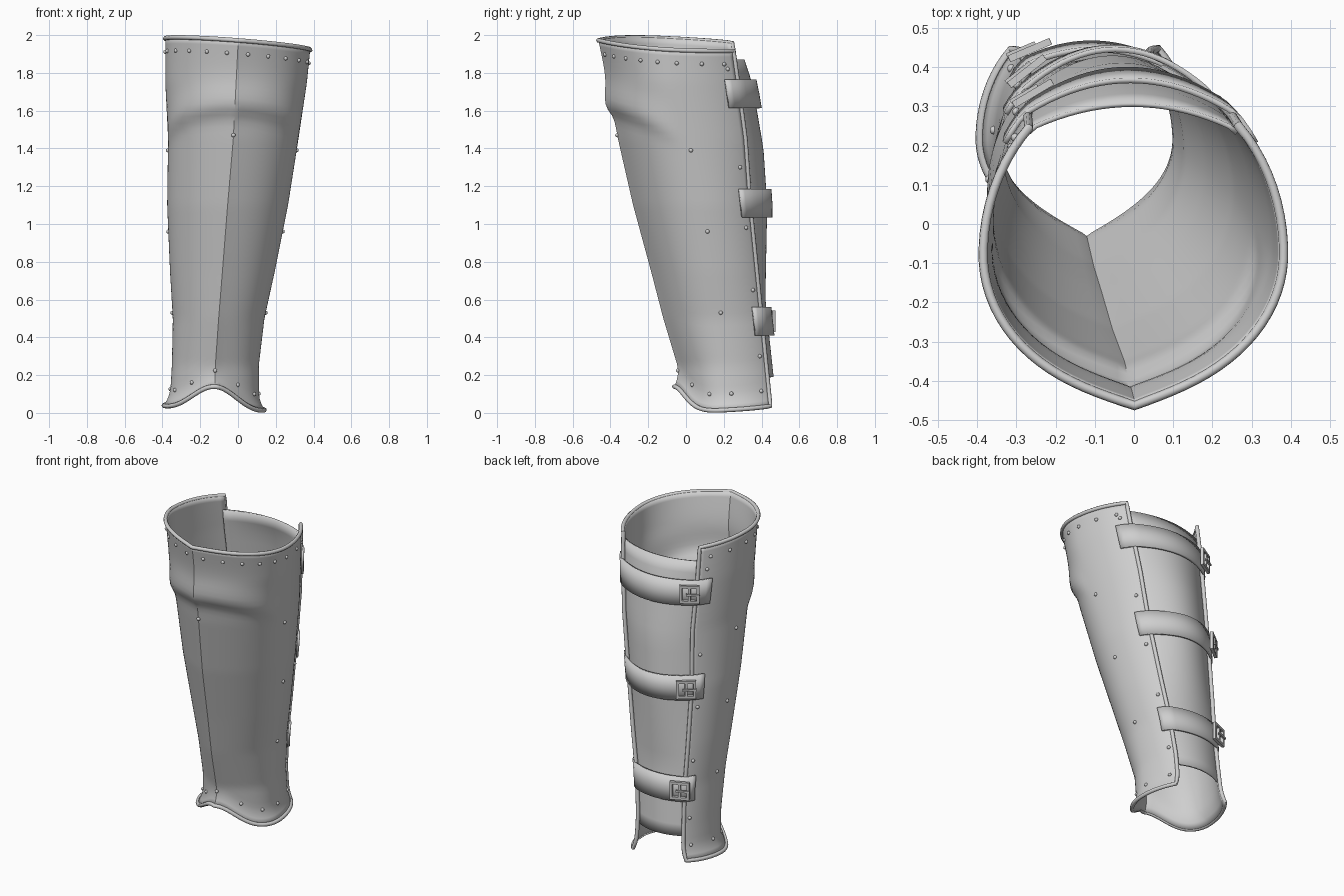
import bpy, bmesh, math
from mathutils import Vector, Matrix

if "Cube" in bpy.data.objects:
    bpy.data.objects.remove(bpy.data.objects["Cube"])

# One plain grey for the whole piece
grey = bpy.data.materials.new("plain_grey")
grey.diffuse_color = (0.62, 0.62, 0.62, 1)
grey.use_nodes = True
grey.node_tree.nodes["Principled BSDF"].inputs["Base Color"].default_value = grey.diffuse_color

# Shell sections: z, left x, right x, front y, centre y, back edge y
SECTIONS = [(0.0, -.365, .11, .03, .22, .45), (.25, -.35, .11, .0, .21, .425),
            (.5, -.345, .14, -.075, .18, .40), (.75, -.36, .195, -.14, .14, .375),
            (1.1, -.375, .265, -.235, .08, .34), (1.45, -.37, .32, -.315, .0, .315),
            (1.75, -.385, .365, -.37, -.06, .275), (2.0, -.385, .39, -.425, -.08, .24)]
# Back panel profile: z, y at the middle
PANEL = [(.18, .475), (.6, .43), (1.1, .44), (1.4, .42), (1.75, .36), (1.87, .32)]
T = 2.37            # half angle of the open shell, measured from the front


def interp(rows, z):
    z = min(max(z, rows[0][0]), rows[-1][0])
    for a, b in zip(rows, rows[1:]):
        if z <= b[0]:
            k = (z - a[0]) / (b[0] - a[0])
            return [p + (q - p) * k for p, q in zip(a[1:], b[1:])]


def z_bottom(t):
    return .002 + .125 * math.exp(-(t / .6) ** 2) + .03 * (t / T) ** 2 + .012 * (1 - math.sin(t))


def z_top(t):
    return 1.952 - .03 * math.sin(t) + .02 * math.cos(t)


def shell(t, z):
    xl, xr, yf, cy, ye = interp(SECTIONS, z)
    a, s, c = (xr - xl) / 2, math.sin(t), math.cos(t)
    ridge = .045 * math.exp(-abs(t) / .32)
    d = z - (1.63 - .09 * (t / 1.1) ** 2)              # knee ledge
    bump = .032 * math.exp(-(d / (.05 if d < 0 else .12)) ** 2) * max(0, 1 - (t / 1.5) ** 2)
    flare = .03 * max(0, 1 - max(0, z - z_bottom(t)) / .1) ** 2
    b = cy - yf if c > 0 else (ye - cy) / -math.cos(T)
    front = max(c, 0)
    return Vector(((xl + xr) / 2 + a * s + (bump + flare) * s,
                   cy - b * c - ridge - (bump + flare) * front, z))


def back_base(s, z):
    # s = -1 at the right shell edge, 1 at the left; beyond that follows the shell
    if abs(s) > 1:
        return shell(math.copysign(T - (abs(s) - 1) * .8, -s), z)
    r, l = shell(T, z), shell(-T, z)
    p = r.lerp(l, (s + 1) / 2)
    p.y += (interp(PANEL, z)[0] - (r.y + l.y) / 2) * (1 - s * s)
    return p


def back_frame(s, z):
    tan = (back_base(s + .03, z) - back_base(s - .03, z)).normalized()
    return tan, Vector((tan.y, -tan.x, 0))


def back(s, z, off):
    return back_base(s, z) + back_frame(s, z)[1] * off


def finish(ob, angle=35):
    ob.data.materials.append(grey)
    bpy.ops.object.select_all(action='DESELECT')
    ob.select_set(True)
    bpy.context.view_layer.objects.active = ob
    bpy.ops.object.shade_smooth_by_angle(angle=math.radians(angle))


def add(name, bm):
    me = bpy.data.meshes.new(name)
    bm.to_mesh(me)
    bm.free()
    ob = bpy.data.objects.new(name, me)
    bpy.context.collection.objects.link(ob)
    return ob


def sheet(name, fn, nu, nv, thick):
    bm = bmesh.new()
    g = [[bm.verts.new(fn(i / nu, j / nv)) for j in range(nv + 1)] for i in range(nu + 1)]
    for i in range(nu):
        for j in range(nv):
            bm.faces.new((g[i][j], g[i + 1][j], g[i + 1][j + 1], g[i][j + 1]))
    ob = add(name, bm)
    m = ob.modifiers.new("thickness", 'SOLIDIFY')
    m.thickness, m.offset = thick, -1
    finish(ob)
    return ob


# Plate shell with ridge, knee ledge and flared foot
def shell_uv(u, v):
    t = -T + 2 * T * u
    return shell(t, z_bottom(t) + (z_top(t) - z_bottom(t)) * v)


sheet("shin_plate", shell_uv, 64, 60, .012)

# Rolled rim around the whole open edge
N = 56
path = [shell_uv(i / N, 0) for i in range(N)] + [shell_uv(1, i / N) for i in range(N)]
path += [shell_uv(1 - i / N, 1) for i in range(N)] + [shell_uv(0, 1 - i / N) for i in range(N)]
cu = bpy.data.curves.new("rim", 'CURVE')
cu.dimensions, cu.bevel_depth, cu.bevel_resolution = '3D', .012, 2
sp = cu.splines.new('POLY')
sp.points.add(len(path) - 1)
for p, co in zip(sp.points, path):
    p.co = (*co, 1)
sp.use_cyclic_u = True
rim = bpy.data.objects.new("rolled_rim", cu)
bpy.context.collection.objects.link(rim)
rim.select_set(True)
bpy.context.view_layer.objects.active = rim
bpy.ops.object.convert(target='MESH')
finish(bpy.context.view_layer.objects.active, 50)

# Back panel
sheet("back_panel", lambda u, v: back(-1.06 + 2.12 * u, .19 + 1.68 * v, -.01), 20, 24, .012)

# Three straps and their buckles
for n, zc in enumerate((.485, 1.11, 1.69)):
    sheet(f"strap_{n + 1}",
          lambda u, v: back(-1.25 + 2.5 * u, zc + .15 * (v - .5), .018), 26, 2, .014)
    tan, nor = back_frame(.88, zc)
    frame = Matrix((tan, nor, Vector((0, 0, 1)))).transposed().to_4x4()
    frame.translation = back(.88, zc, .036)
    bm = bmesh.new()
    bars = [((0, 0, .048), (.115, .018, .016)), ((0, 0, -.048), (.115, .018, .016)),
            ((-.05, 0, 0), (.016, .018, .1)), ((.05, 0, 0), (.016, .018, .1)),
            ((0, 0, 0), (.014, .016, .1)), ((.02, .01, 0), (.08, .012, .012))]
    for loc, size in bars:
        bmesh.ops.create_cube(bm, size=1, matrix=frame @ Matrix.Translation(loc)
                              @ Matrix.Diagonal((*size, 1)))
    finish(add(f"buckle_{n + 1}", bm))

# Rivets: top row, bottom row, back edges, side columns and two on the ridge
spots = [(-2.2 + 4.4 * i / 15, None, -.07) for i in range(16)]
spots += [(-2.2 + 4.4 * i / 8, .085, None) for i in range(9)]
places = [(t, z_bottom(t) + lo if lo else z_top(t) + hi) for t, lo, hi in spots]
for side in (-1, 1):
    places += [(side * (T - .13), z) for z in (1.82, 1.3, .98, .65, .3)]
    places += [(side * 1.6, z) for z in (1.39, .96, .53)]
places += [(0, 1.47)]
bm = bmesh.new()
for t, z in places:
    bmesh.ops.create_icosphere(bm, subdivisions=2, radius=.011,
                               matrix=Matrix.Translation(shell(t, z)))
finish(add("rivets", bm), 60)
